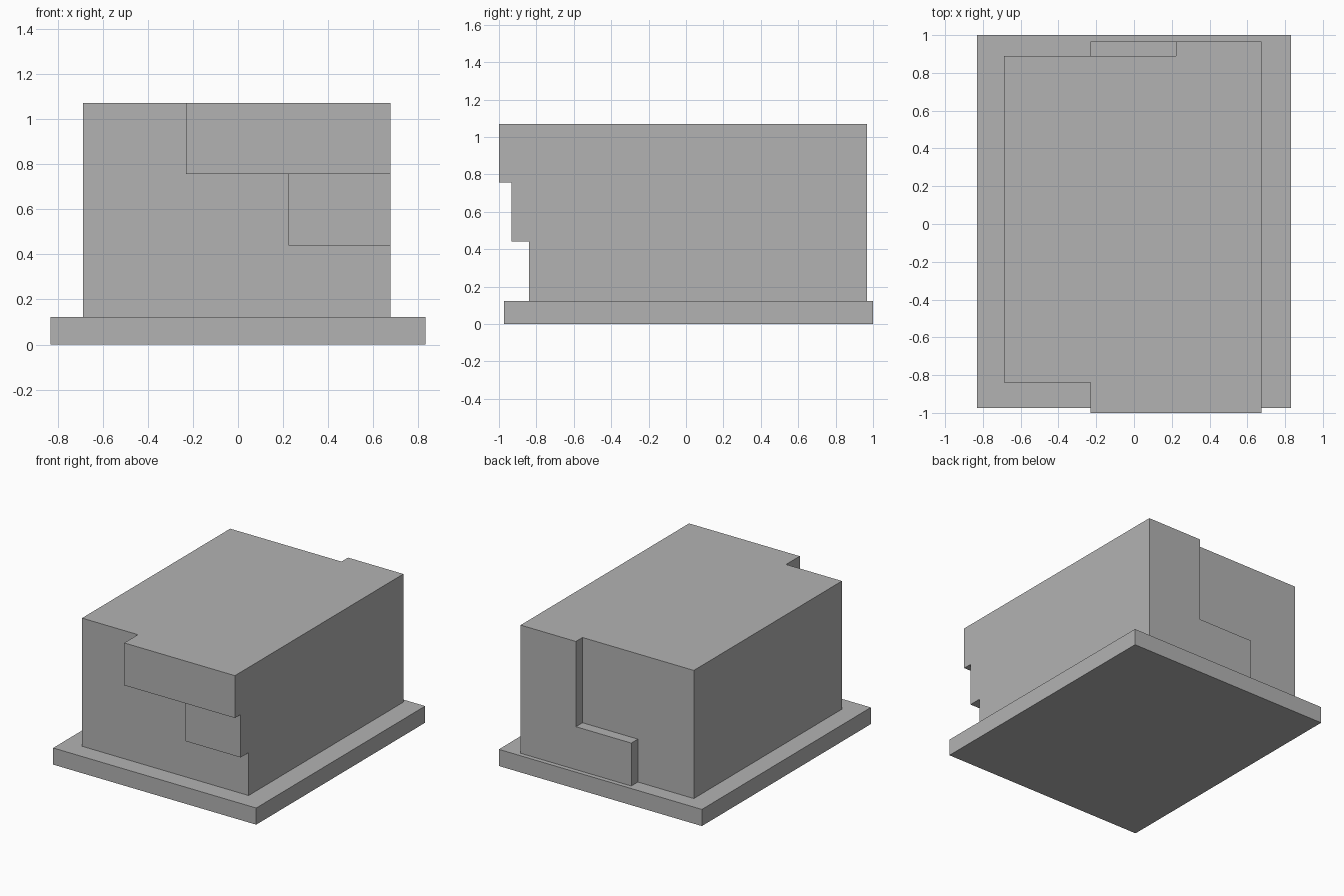
import bpy
import bmesh
from mathutils import Vector

cube = bpy.data.objects.get("Cube")
if cube:
    bpy.data.objects.remove(cube, do_unlink=True)

grey = bpy.data.materials.new("plain grey")
grey.use_nodes = True
grey.diffuse_color = (0.45, 0.45, 0.45, 1)
grey.node_tree.nodes["Principled BSDF"].inputs["Base Color"].default_value = grey.diffuse_color


def box_mesh(low, high):
    """Return a bmesh box spanning two opposite corners."""
    low, high = Vector(low), Vector(high)
    bm = bmesh.new()
    bmesh.ops.create_cube(bm, size=1)
    bmesh.ops.scale(bm, vec=high - low, verts=bm.verts)
    bmesh.ops.translate(bm, vec=(low + high) / 2, verts=bm.verts)
    return bm


def finish(name, bm):
    bmesh.ops.recalc_face_normals(bm, faces=bm.faces)
    mesh = bpy.data.meshes.new(name)
    bm.to_mesh(mesh)
    bm.free()
    mesh.materials.append(grey)
    obj = bpy.data.objects.new(name, mesh)
    bpy.context.collection.objects.link(obj)


def push(bm, side, distance, rule):
    """Extrude the front (-1) or back (+1) panels whose centre meets the rule."""
    bm.normal_update()
    faces = []
    for f in bm.faces:
        c = f.calc_center_median()
        if f.normal.y * side > 0.9 and rule(c.x, c.z):
            faces.append(f)
    new = bmesh.ops.extrude_face_region(bm, geom=faces)["geom"]
    bmesh.ops.delete(bm, geom=[f for f in faces if f.is_valid], context="FACES")
    verts = [v for v in new if isinstance(v, bmesh.types.BMVert)]
    bmesh.ops.translate(bm, vec=(0, side * distance, 0), verts=verts)


# Base slab
finish("base_slab", box_mesh((-0.83, -0.973, 0), (0.83, 1, 0.123)))

# Main block, cut into panels along the step lines
X1, X2 = -0.23, 0.223
Z1, Z2 = 0.44, 0.757
body = box_mesh((-0.687, -0.84, 0.123), (0.675, 0.89, 1.07))
for point, normal in (((X1, 0, 0), (1, 0, 0)), ((X2, 0, 0), (1, 0, 0)),
                      ((0, 0, Z1), (0, 0, 1)), ((0, 0, Z2), (0, 0, 1))):
    bmesh.ops.bisect_plane(body, geom=body.verts[:] + body.edges[:] + body.faces[:],
                           plane_co=point, plane_no=normal)

# Front overhangs: middle step, then the wider top step
push(body, -1, 0.093, lambda x, z: (z > Z2 and x > X1) or (z > Z1 and x > X2))
push(body, -1, 0.067, lambda x, z: z > Z2 and x > X1)

# Back steps: tall column with a wider foot
push(body, 1, 0.077, lambda x, z: x > X2 or (x > X1 and z < Z1))

# Merge the flat panels again
bmesh.ops.dissolve_limit(body, angle_limit=0.01, verts=body.verts[:], edges=body.edges[:])
finish("stepped_block", body)
